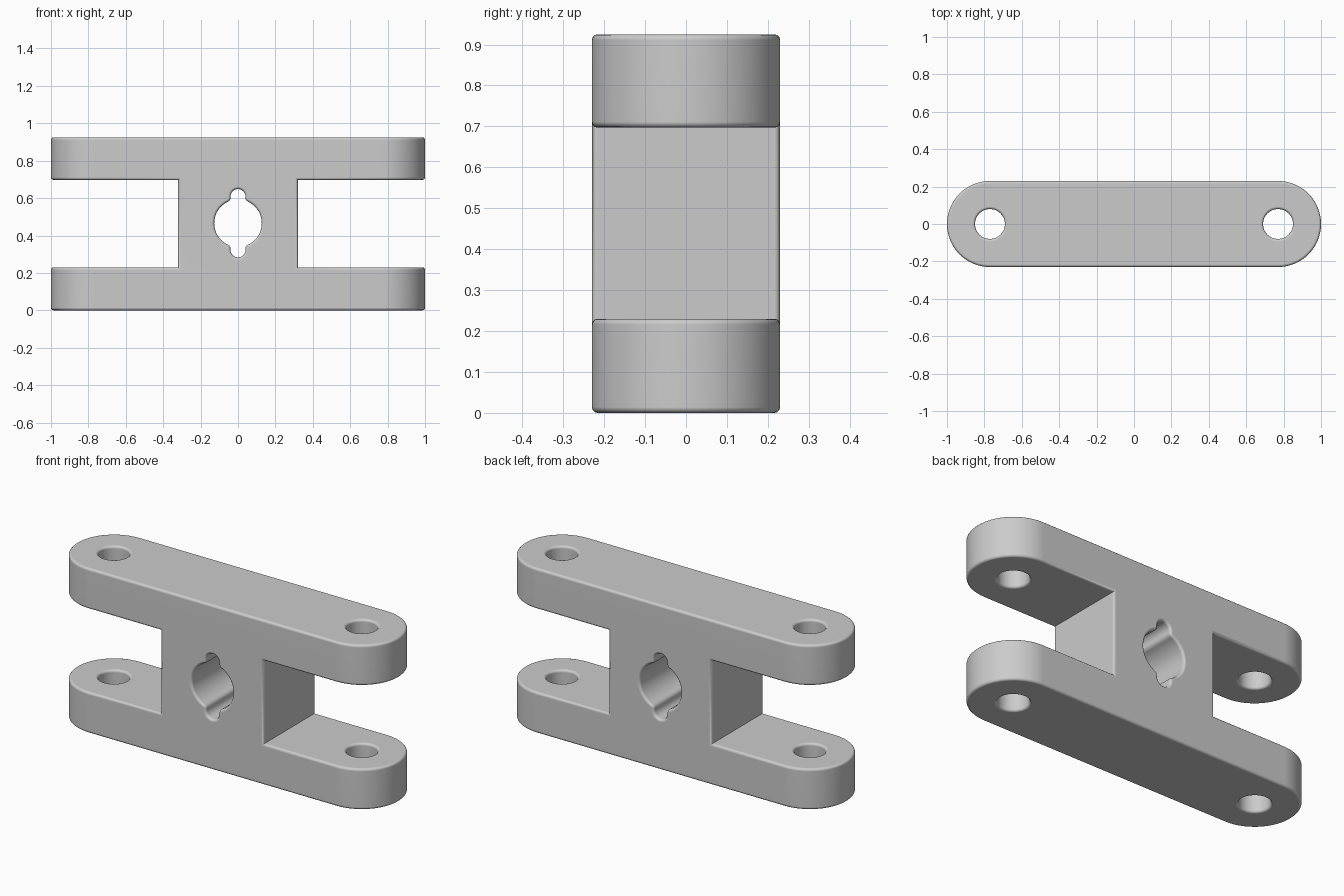
import bpy, bmesh
from math import sin, cos, pi, radians, sqrt, asin

cube = bpy.data.objects.get("Cube")
if cube:
    bpy.data.objects.remove(cube)

HALF, RAD, HEIGHT = 1.0, 0.23, 0.925
PIN_X, MID = HALF - RAD, HEIGHT / 2 + 0.003
WEB, ARM_LOW, ARM_TOP = 0.32, 0.23, 0.697
FILLET = 0.014

grey = bpy.data.materials.new("light grey")
grey.use_nodes = True
tone = (0.6, 0.6, 0.6, 1)
grey.diffuse_color = tone
grey.node_tree.nodes["Principled BSDF"].inputs["Base Color"].default_value = tone


def arc(cx, cy, r, start, end, steps):
    return [(cx + r * cos(start + (end - start) * i / steps),
             cy + r * sin(start + (end - start) * i / steps)) for i in range(steps + 1)]


def prism(name, outline, low, high, axis="z"):
    """Extrude a closed outline along z, or an x-z outline along y."""
    place = (lambda p, d: (p[0], p[1], d)) if axis == "z" else (lambda p, d: (p[0], d, p[1]))
    bm = bmesh.new()
    face = bm.faces.new([bm.verts.new(place(p, low)) for p in outline])
    new = bmesh.ops.extrude_face_region(bm, geom=[face])["geom"]
    move = place((0, 0), high - low)
    bmesh.ops.translate(bm, vec=move, verts=[v for v in new if isinstance(v, bmesh.types.BMVert)])
    bmesh.ops.recalc_face_normals(bm, faces=bm.faces)
    mesh = bpy.data.meshes.new(name)
    bm.to_mesh(mesh)
    bm.free()
    obj = bpy.data.objects.new(name, mesh)
    mesh.materials.append(grey)
    bpy.context.collection.objects.link(obj)
    return obj


# Rounded-end block that becomes the double-arm link
link = prism("link_body",
             arc(PIN_X, 0, RAD, -pi / 2, pi / 2, 32) + arc(-PIN_X, 0, RAD, pi / 2, 1.5 * pi, 32),
             0, HEIGHT)

# Side slots and pin holes
cutters = []
for side, x in (("left", 1), ("right", -1)):
    slot = [(x * WEB, ARM_LOW), (x * 1.5, ARM_LOW), (x * 1.5, ARM_TOP), (x * WEB, ARM_TOP)]
    cutters.append(prism(side + "_slot_cutter", slot, -0.5, 0.5, "y"))
    hole = arc(x * PIN_X, 0, 0.08, 0, 2 * pi, 32)[:-1]
    cutters.append(prism(side + "_pin_cutter", hole, -0.5, 1.5))

# Central bore with round-ended keyways above and below
BORE, KEY, KEY_OFF = 0.127, 0.04, 0.143
gap = asin(KEY / BORE)
bore = []
for turn in (0, pi):
    bore += arc(0, MID, BORE, turn - pi / 2 + gap, turn + pi / 2 - gap, 24)
    bore += arc(0, MID + KEY_OFF * cos(turn), KEY, turn, turn + pi, 12)
cutters.append(prism("bore_cutter", bore, -0.5, 0.5, "y"))

for cutter in cutters:
    mod = link.modifiers.new("cut", "BOOLEAN")
    mod.operation = "DIFFERENCE"
    mod.solver = "EXACT"
    mod.object = cutter
bpy.context.view_layer.update()
cut_mesh = bpy.data.meshes.new_from_object(link.evaluated_get(bpy.context.evaluated_depsgraph_get()))
link.modifiers.clear()
link.data = cut_mesh
for cutter in cutters:
    bpy.data.objects.remove(cutter)

# Soften only the outward edges
bm = bmesh.new()
bm.from_mesh(cut_mesh)
bmesh.ops.remove_doubles(bm, verts=bm.verts, dist=0.0005)
sharp = [e for e in bm.edges if e.is_manifold and e.calc_face_angle_signed() > radians(35)]
bmesh.ops.bevel(bm, geom=sharp, offset=FILLET, offset_type="OFFSET", segments=3, profile=0.5,
                affect="EDGES", clamp_overlap=False, loop_slide=True)
bm.to_mesh(cut_mesh)
bm.free()

# Smooth shading with flat faces kept flat
bpy.ops.object.select_all(action="DESELECT")
link.select_set(True)
bpy.context.view_layer.objects.active = link
bpy.ops.object.shade_smooth_by_angle(angle=radians(40))
weighted = link.modifiers.new("flat normals", "WEIGHTED_NORMAL")
weighted.keep_sharp = True
